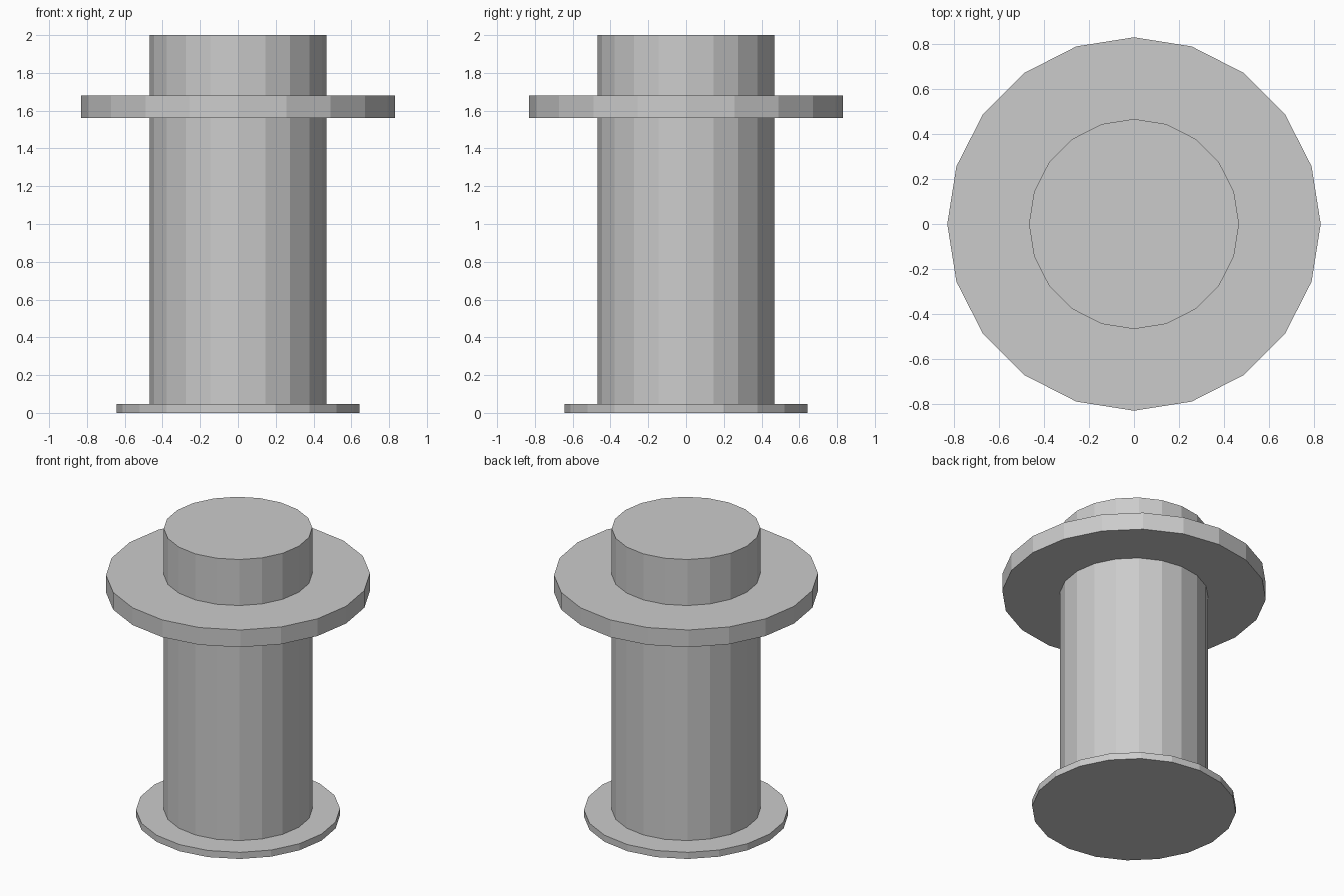
import bpy

if "Cube" in bpy.data.objects:
    bpy.data.objects.remove(bpy.data.objects["Cube"])

SIDES = 20


def disc(name, radius, z0, z1):
    """Upright flat-shaded 20-sided cylinder spanning z0 to z1."""
    bpy.ops.mesh.primitive_cylinder_add(
        vertices=SIDES, radius=radius, depth=z1 - z0,
        location=(0, 0, (z0 + z1) / 2))
    obj = bpy.context.object
    obj.name = name
    return obj


# Thin foot plate
disc("base_plate", 0.643, 0.0, 0.046)
# Main post, standing on the plate
disc("post", 0.468, 0.046, 2.0)
# Wide collar near the top
disc("collar", 0.832, 1.56, 1.68)
